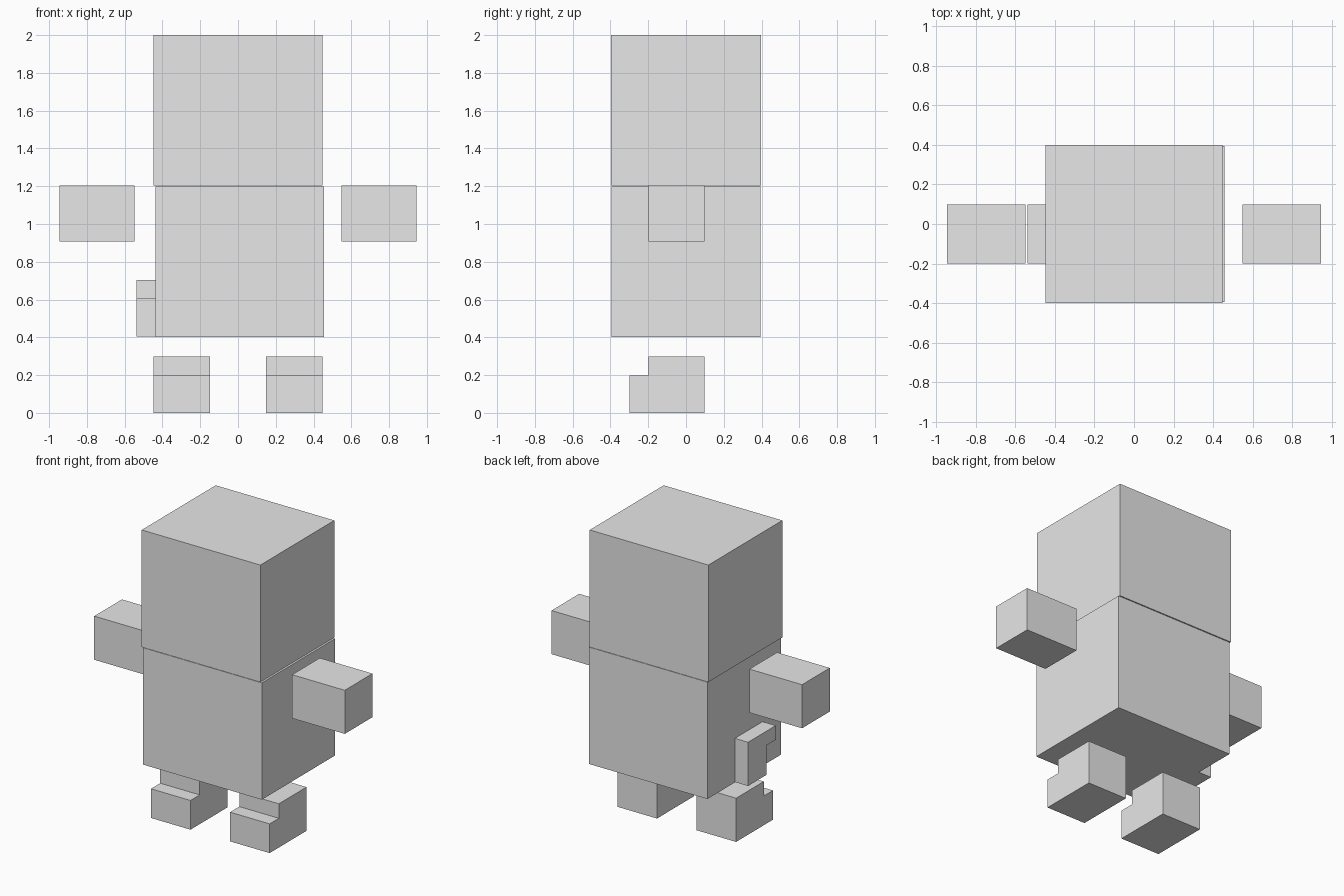
import bpy
import bmesh

if "Cube" in bpy.data.objects:
    bpy.data.objects.remove(bpy.data.objects["Cube"])

# Single plain grey for the whole figure
grey = bpy.data.materials.new("light_grey")
grey.diffuse_color = (0.8, 0.8, 0.8, 1)
grey.use_nodes = True
grey.node_tree.nodes["Principled BSDF"].inputs["Base Color"].default_value = grey.diffuse_color


def extrude_x(name, profile, x0, x1):
    """Flat (y, z) profile extruded along x from x0 to x1."""
    bm = bmesh.new()
    face = bm.faces.new([bm.verts.new((x0, y, z)) for y, z in profile])
    side = bmesh.ops.extrude_face_region(bm, geom=[face])["geom"]
    verts = [v for v in side if isinstance(v, bmesh.types.BMVert)]
    bmesh.ops.translate(bm, verts=verts, vec=(x1 - x0, 0, 0))
    bmesh.ops.recalc_face_normals(bm, faces=bm.faces)
    mesh = bpy.data.meshes.new(name)
    bm.to_mesh(mesh)
    bm.free()
    mesh.materials.append(grey)
    obj = bpy.data.objects.new(name, mesh)
    bpy.context.collection.objects.link(obj)
    return obj


def box(name, x0, x1, y0, y1, z0, z1):
    return extrude_x(name, [(y0, z0), (y1, z0), (y1, z1), (y0, z1)], x0, x1)


# Head and the slightly offset torso
box("head", -0.447, 0.447, -0.398, 0.398, 1.203, 2.0)
box("torso", -0.438, 0.456, -0.395, 0.395, 0.403, 1.199)

# Floating hands and stepped feet on both sides
foot = [(-0.298, 0), (0.099, 0), (0.099, 0.298),
        (-0.199, 0.298), (-0.199, 0.199), (-0.298, 0.199)]
for label, s in (("left", 1), ("right", -1)):
    box(label + "_hand", *sorted((s * 0.547, s * 0.944)),
        -0.199, 0.099, 0.907, 1.204)
    extrude_x(label + "_foot", foot, *sorted((s * 0.149, s * 0.447)))

# L-shaped holster on the hip
holster = [(-0.1, 0.405), (0.099, 0.405), (0.099, 0.703),
           (-0.199, 0.703), (-0.199, 0.606), (-0.1, 0.606)]
extrude_x("hip_holster", holster, -0.537, -0.438)
